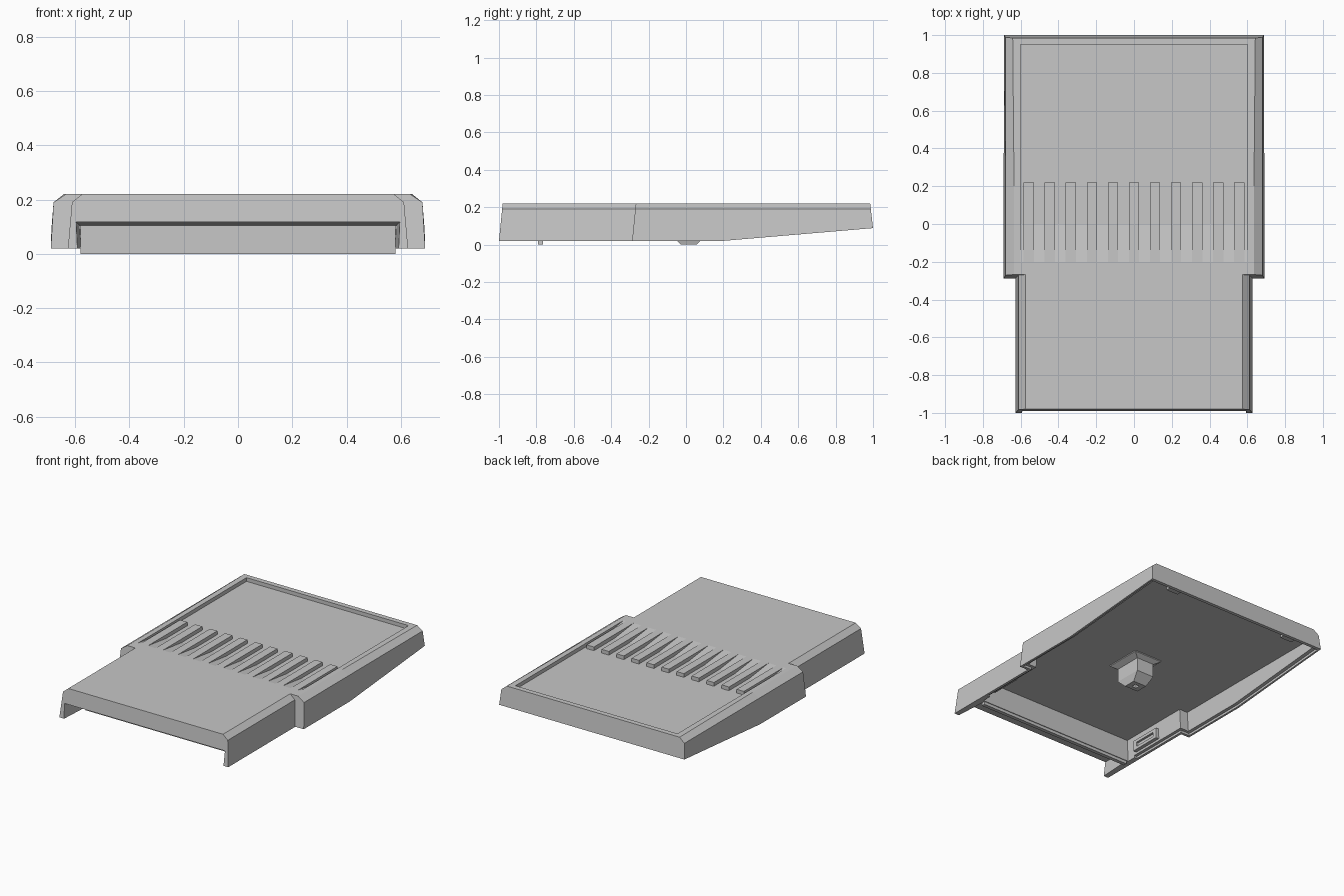
import bpy, bmesh

if "Cube" in bpy.data.objects:
    bpy.data.objects.remove(bpy.data.objects["Cube"], do_unlink=True)

grey = bpy.data.materials.new("grey plastic")
grey.use_nodes = True
colour = (0.57, 0.57, 0.57, 1)
grey.diffuse_color = colour
grey.node_tree.nodes["Principled BSDF"].inputs["Base Color"].default_value = colour


def loft(name, *rings):
    """Closed solid through rings with equal numbers of points."""
    bm = bmesh.new()
    loops = [[bm.verts.new(p) for p in ring] for ring in rings]
    n = len(loops[0])
    for a, b in zip(loops, loops[1:]):
        for i in range(n):
            j = (i + 1) % n
            bm.faces.new((a[i], a[j], b[j], b[i]))
    bm.faces.new(loops[0])
    bm.faces.new(loops[-1])
    bmesh.ops.recalc_face_normals(bm, faces=bm.faces)
    mesh = bpy.data.meshes.new(name)
    bm.to_mesh(mesh)
    bm.free()
    mesh.materials.append(grey)
    obj = bpy.data.objects.new(name, mesh)
    bpy.context.collection.objects.link(obj)
    return obj


def mirrored(half, y, lean=0):
    """Symmetrical x-z ring at y, leaning in y with height."""
    pts = half + [(-x, z) for x, z in reversed(half)]
    return [(x, y + lean * z, z) for x, z in pts]


def along_x(name, pts, x0, x1):
    """y-z profile run along x."""
    return loft(name, [(x0, y, z) for y, z in pts], [(x1, y, z) for y, z in pts])


def box(name, x0, x1, y0, y1, z0, z1):
    return along_x(name, [(y0, z0), (y1, z0), (y1, z1), (y0, z1)], x0, x1)


def boolean(target, other, operation="DIFFERENCE"):
    other.hide_render = True
    mod = target.modifiers.new("cut", "BOOLEAN")
    mod.operation, mod.solver, mod.object = operation, "EXACT", other
    bpy.context.view_layer.objects.active = target
    bpy.ops.object.modifier_apply(modifier=mod.name)
    bpy.data.objects.remove(other, do_unlink=True)


# Outer body: wide rear section with rising underside, and narrow front section
wide = [(0.69, 0.02), (0.68, 0.19), (0.635, 0.22)]
wide_back = [(0.688, 0.088)] + [(0.68, 0.19), (0.642, 0.22)]
shell = loft("shell", mirrored(wide, -0.29, 0.1), mirrored(wide, 0.2),
             mirrored(wide_back, 1.01, -0.115))
narrow = [(0.627, 0.02), (0.612, 0.19), (0.575, 0.22)]
boolean(shell, loft("narrow", mirrored(narrow, -1.002, 0.1), mirrored(narrow, 0)), "UNION")

# Hollow underside
hollow = [(0.663, -0.1), (0.645, 0.167)]
boolean(shell, loft("wide_cavity", mirrored(hollow, -0.25), mirrored(hollow, 0.967)))
hollow = [(0.597, -0.1), (0.583, 0.167)]
boolean(shell, loft("narrow_cavity", mirrored(hollow, -0.76), mirrored(hollow, 0.1)))

# Stepped lip round the lower inside edge
boolean(shell, loft("wide_lip", *[mirrored([(0.676, -0.1), (0.676, z)], y)
                                  for y, z in ((-0.27, 0.035), (0.2, 0.035), (0.98, 0.102))]))
lip = [(0.61, -0.1), (0.61, 0.035)]
boolean(shell, loft("narrow_lip", mirrored(lip, -0.7), mirrored(lip, 0.1)))

# Open slot at the front, narrowing inwards
boolean(shell, loft("slot", mirrored([(0.589, -0.1), (0.6, 0.122)], -1.05),
                    mirrored([(0.573, -0.1), (0.584, 0.104)], -0.78)))

# Sunken label panel that ramps down towards the back
boolean(shell, along_x("panel", [(-0.2, 0.22), (0, 0.195), (0.95, 0.195),
                                 (0.95, 0.3), (-0.2, 0.3)], -0.602, 0.602))

# Grip ribs standing on the ramp
for i in range(11):
    x = (i - 5) * 0.1115
    box(f"grip_rib_{i + 1}", x - 0.027, x + 0.027, -0.2, 0.22, 0.19, 0.22)

# Cross wall behind the slot
box("cross_wall", -0.58, 0.58, -0.79, -0.765, 0, 0.18)

# Screw post: flared root, tapered tip and blind hole
root = [[(sx * x, 0.015 + sy * y, z) for sx, sy in ((-1, -1), (1, -1), (1, 1), (-1, 1))]
        for x, y, z in ((0.105, 0.125, 0.175), (0.105, 0.125, 0.16), (0.065, 0.095, 0.14),
                        (0.065, 0.095, 0.05), (0.05, 0.042, 0))]
post = loft("screw_post", *root)
boolean(post, box("hole", -0.016, 0.016, -0.001, 0.031, -0.05, 0.1))

# Side clips and rear tabs inside the shell
for side, s in (("left", 1), ("right", -1)):
    x0, x1 = sorted((s * 0.565, s * 0.605))
    clip = box(f"{side}_clip", x0, x1, -0.68, -0.46, 0.05, 0.12)
    a, b = sorted((s * 0.55, s * 0.58))
    boolean(clip, box("notch", a, b, -0.65, -0.49, 0.07, 0.1))
    x0, x1 = sorted((s * 0.42, s * 0.51))
    box(f"{side}_rear_tab", x0, x1, 0.925, 0.975, 0.105, 0.13)
